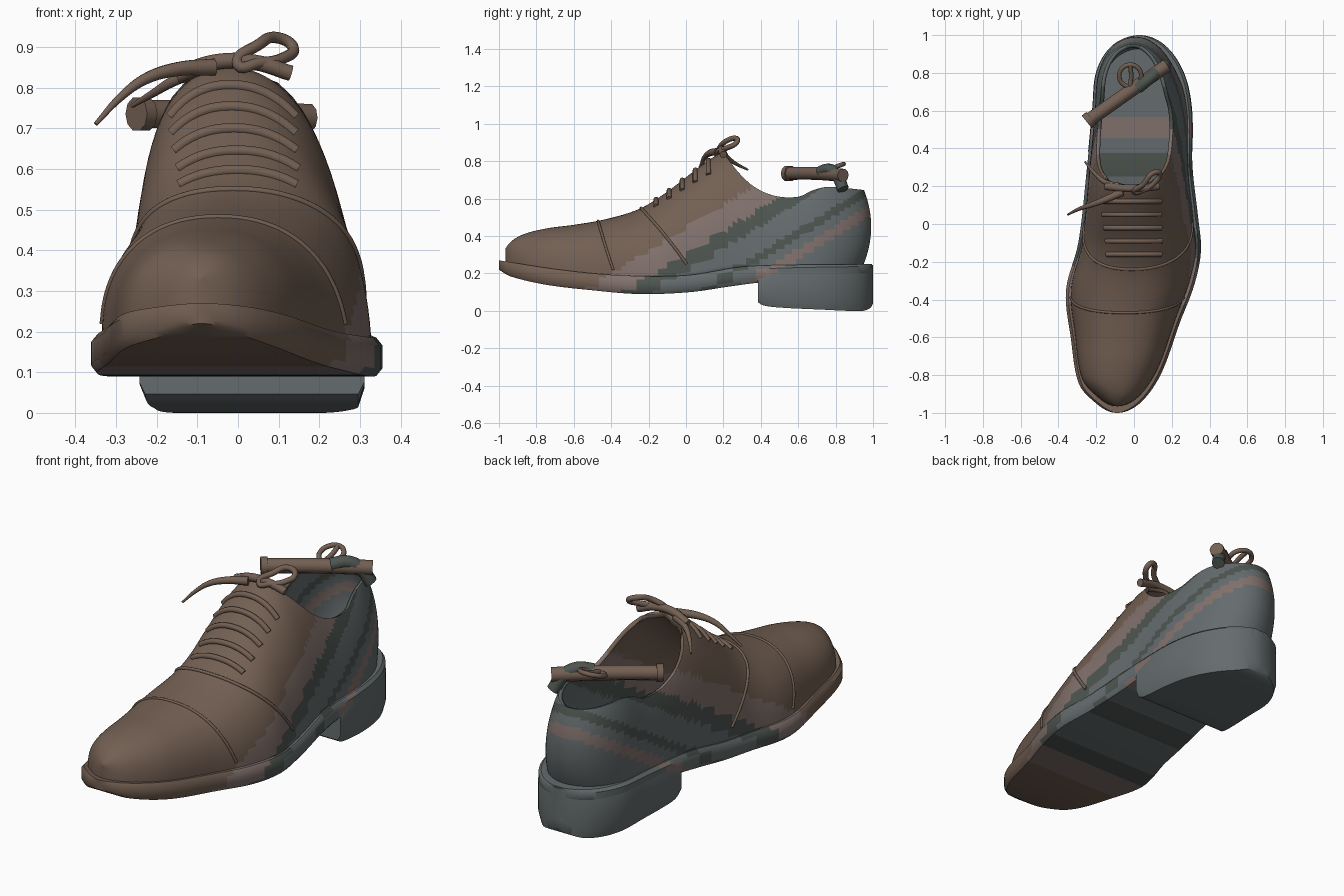
import bpy, bmesh, math
from mathutils import Vector

if "Cube" in bpy.data.objects:
    bpy.data.objects.remove(bpy.data.objects["Cube"])


def material(name, rgb):
    m = bpy.data.materials.new(name)
    m.diffuse_color = (*rgb, 1)
    m.use_nodes = True
    m.node_tree.nodes["Principled BSDF"].inputs["Base Color"].default_value = m.diffuse_color
    return m


BROWN = material("brown", (0.17, 0.115, 0.085))
PINK = material("dusty_pink", (0.22, 0.165, 0.15))
GREEN = material("dark_green", (0.075, 0.09, 0.08))
BLUE = material("blue_grey", (0.13, 0.15, 0.155))
MATS = [BROWN, PINK, GREEN, BLUE]


def to_t(y):
    return math.acos(max(-1, min(1, -y))) / math.pi


def to_y(t):
    return -math.cos(math.pi * t)


def smooth(x, a, b):
    x = max(0, min(1, (x - a) / (b - a)))
    return x * x * (3 - 2 * x)


def table(points, key=lambda v: v):
    """Smooth cubic interpolation through a few points."""
    xs, vs = [key(p[0]) for p in points], [p[1] for p in points]
    n = len(xs)
    ms = []
    for i in range(n):
        a, b = max(0, i - 1), min(n - 1, i + 1)
        ms.append((vs[b] - vs[a]) / (xs[b] - xs[a]))

    def f(x):
        x = max(xs[0], min(xs[-1], key(x)))
        i = max(0, min(n - 2, sum(1 for v in xs if v <= x) - 1))
        h = xs[i + 1] - xs[i]
        s = (x - xs[i]) / h
        return ((2*s**3 - 3*s*s + 1) * vs[i] + (s**3 - 2*s*s + s) * h * ms[i]
                + (3*s*s - 2*s**3) * vs[i + 1] + (s**3 - s*s) * h * ms[i + 1])
    return f


# Plan outline (left and right edge) and side-view profiles along the length
left = table([(-1, -.09), (-.95, -.2), (-.85, -.29), (-.6, -.335), (-.35, -.36), (-.1, -.295),
              (.29, -.25), (.6, -.22), (.8, -.2), (.94, -.12), (1, .03)], to_t)
right = table([(-1, -.09), (-.95, .03), (-.8, .14), (-.53, .24), (-.32, .32), (-.14, .355),
               (.03, .34), (.3, .31), (.6, .305), (.78, .27), (.93, .18), (1, .03)], to_t)
sole_top = table([(-1, .27), (-.67, .22), (-.35, .19), (0, .19), (.29, .235), (.5, .245), (1, .25)])
sole_low = table([(-1, .22), (-.94, .185), (-.75, .14), (-.5, .11), (-.25, .09), (.02, .1),
                  (.23, .13), (.38, .15), (.6, .17), (1, .19)])
crest = table([(-1, .27), (-.95, .355), (-.88, .405), (-.75, .44), (-.6, .46), (-.43, .49), (-.25, .545),
               (-.11, .63), (.02, .73), (.15, .825), (.22, .855), (.32, .86), (.45, .81),
               (.6, .79), (.8, .84), (1, .85)])
collar = table([(.19, .87), (.22, .82), (.29, .73), (.37, .66), (.475, .615), (.6, .61),
                (.68, .645), (.77, .663), (.98, .645)])


def upper_point(Y, side, s):
    """Point on the upper: Y station, side -1/+1, s from 0 at the welt to 1 at the top."""
    y = .965 * Y
    base, top = sole_top(Y) - .025, crest(y)
    end = min(top, collar(y)) if y > .19 else top
    u = (end - base) / (top - base) * math.sin(s * math.pi / 2)
    z = base + (top - base) * u
    half = .46 * (right(Y) - left(Y)) * max(0, 1 - u ** 2.5) ** (1 / 2.2)
    cx = (right(Y) + left(Y)) / 2 - .05 * u * smooth(y, -.4, .1)
    y += (.025 - (z - .45) ** 2) * smooth(y, .6, .965)
    return Vector((cx + side * half, y, z))


def stripes(me):
    for m in MATS:
        me.materials.append(m)
    for p in me.polygons:
        c = p.center
        d = c.y - (c.z - .17) / .61
        p.material_index = (0 if d < -.45 else 1 if d < -.22 else 2 if d < -.07
                            else 1 if .33 < d < .43 else 2 if .16 < d < .24 else 3)


def finish(name, bm, merge=.0008):
    bmesh.ops.remove_doubles(bm, verts=bm.verts, dist=merge)
    bmesh.ops.dissolve_degenerate(bm, edges=bm.edges, dist=.0001)
    bmesh.ops.recalc_face_normals(bm, faces=bm.faces)
    me = bpy.data.meshes.new(name)
    bm.to_mesh(me)
    bm.free()
    ob = bpy.data.objects.new(name, me)
    bpy.context.collection.objects.link(ob)
    bpy.ops.object.select_all(action='DESELECT')
    ob.select_set(True)
    bpy.context.view_layer.objects.active = ob
    bpy.ops.object.shade_smooth_by_angle(angle=math.radians(40))
    return ob


def skin(bm, rows, close=False):
    grid = [[bm.verts.new(p) for p in r] for r in rows]
    for a, b in zip(grid, grid[1:]):
        n = len(a)
        for j in range(n if close else n - 1):
            k = (j + 1) % n
            bm.faces.new((a[j], a[k], b[k], b[j]))
    return grid


# Leather upper: two half shells that meet along crest, toe and heel
bm = bmesh.new()
N, M = 120, 22
for side in (-1, 1):
    skin(bm, [[upper_point(to_y(i / N), side, j / M) for j in range(M + 1)] for i in range(N + 1)])
upper = finish("upper", bm)
stripes(upper.data)
shell = upper.modifiers.new("thickness", 'SOLIDIFY')
shell.thickness, shell.offset = .02, -1


def slab(name, y0, y1, top, low, scale=1.0, n=70):
    """Solid following the plan outline, with rounded upper and lower edges."""
    bm = bmesh.new()
    rows = []
    t0, t1 = to_t(y0), to_t(y1)
    for i in range(n + 1):
        y = to_y(t0 + (t1 - t0) * i / n)
        l, r, zt, zb = left(y) * scale, right(y) * scale, top(y), low(y)
        c, w, e = (l + r) / 2, (r - l) / 2, (zt - zb) * .2
        b = min(.015, w * .3)
        half = [(w - b, zt), (w, zt - e), (w, zb + e), (w - b, zb)]
        rows.append([(c + x, y, z) for x, z in half] + [(c, y, zb)]
                    + [(c - x, y, z) for x, z in reversed(half)] + [(c, y, zt)])
    grid = skin(bm, rows, True)
    bm.faces.new(grid[0])
    bm.faces.new(grid[-1])
    return finish(name, bm, .0003)


# Sole with welt, and stacked heel
sole = slab("sole", -1, .995, sole_top, sole_low)
stripes(sole.data)
heel_low = table([(.38, .05), (.41, .03), (.5, .018), (.7, .008), (.94, 0), (.985, .015), (1, .04)])
heel = slab("heel", .385, 1, lambda y: sole_top(y) - .005 - .07 * (1 - smooth(y, .3, .5)), heel_low, 1.01)
heel.data.materials.append(BLUE)


def tube(name, pts, r, mat=BROWN, taper=1.0, cyclic=False):
    cu = bpy.data.curves.new(name, 'CURVE')
    cu.dimensions = '3D'
    cu.bevel_depth, cu.bevel_resolution, cu.resolution_u, cu.use_fill_caps = r, 3, 6, True
    sp = cu.splines.new('BEZIER')
    sp.bezier_points.add(len(pts) - 1)
    for i, (p, co) in enumerate(zip(sp.bezier_points, pts)):
        p.co = co
        p.handle_left_type = p.handle_right_type = 'AUTO'
        p.radius = 1 + (taper - 1) * i / (len(pts) - 1)
    sp.use_cyclic_u = cyclic
    cu.materials.append(mat)
    ob = bpy.data.objects.new(name, cu)
    bpy.context.collection.objects.link(ob)
    return ob


def arch(y, s0, n=8, bow=0.0):
    """Points across the upper from left to right, optionally bowed backward at the sides."""
    seq = [(-1, s0 + (1 - s0) * i / n) for i in range(n)] + [(1, 1 - (1 - s0) * i / n) for i in range(n + 1)]
    return [upper_point((y + bow * (1 - s) ** 2) / .965, d, s) for d, s in seq]


# Raised seams and cross laces
tube("toe_cap_seam", arch(-.47, .1, bow=.1), .007)
tube("vamp_seam", arch(-.24, .1, bow=.3), .008)
for i in range(5):
    tube(f"lace_bar_{i + 1}", arch(-.16 + .07 * i, .74 - .015 * i, 5), .014)

# Bow: knot, loop and two loose ends
tube("lace_knot", [(-.15, .2, .83), (-.06, .19, .862), (.04, .19, .862), (.13, .2, .835)], .02)
tube("lace_loop", [(0, .17, .855), (.05, .21, .905), (.1, .27, .922), (.135, .27, .9),
                   (.11, .22, .872), (.05, .18, .86)], .014, cyclic=True)
tube("lace_end_front", [(-.06, .17, .85), (-.15, .13, .845), (-.23, .1, .82), (-.29, .08, .775),
                        (-.35, .05, .71)], .022, taper=.25)
tube("lace_end_back", [(-.08, .2, .845), (-.15, .22, .82), (-.21, .27, .785), (-.26, .33, .755)],
     .018, taper=.3)

# Rod lying across the opening, with ring and tie holding it to the collar
tube("rod", [(-.245, .545, .735), (-.04, .69, .735), (.175, .84, .725)], .036)
tube("rod_end_collar", [(-.25, .54, .735), (-.225, .56, .735)], .043)
tube("rod_ring", [(-.02 + .058 * math.cos(a), .785 + .058 * math.sin(a), .765 + .02 * math.sin(a))
                  for a in (k * math.pi / 4 for k in range(8))], .012, cyclic=True)
tube("rod_ring_bar", [(-.02, .73, .75), (-.015, .785, .765), (-.02, .84, .785)], .012)
tube("rod_tie", [(.02, .72, .745), (.08, .77, .755), (.13, .81, .72), (.165, .84, .65)], .032, GREEN)
